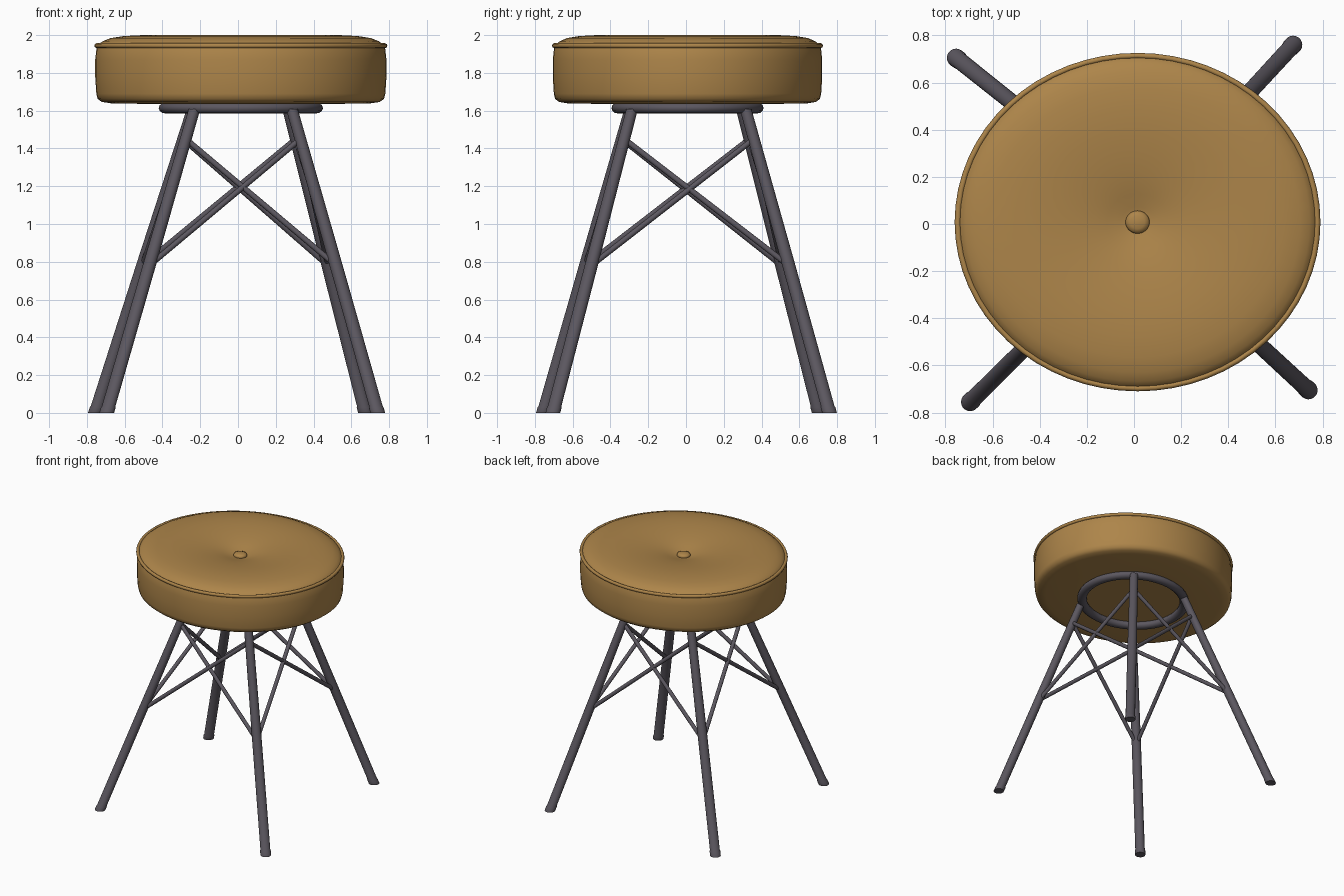
import bpy, bmesh, math
from mathutils import Vector

if "Cube" in bpy.data.objects:
    bpy.data.objects.remove(bpy.data.objects["Cube"])


def material(name, rgb):
    m = bpy.data.materials.new(name)
    m.diffuse_color = (*rgb, 1)
    m.use_nodes = True
    m.node_tree.nodes["Principled BSDF"].inputs["Base Color"].default_value = m.diffuse_color
    return m


LEATHER = material("tan leather", (0.42, 0.235, 0.068))
METAL = material("dark grey metal", (0.105, 0.095, 0.115))
CX, CY = 0.015, 0.008      # seat centre
SY = 0.925                 # seat and ring are slightly oval


def finish(name, bm, mat, angle=50):
    bmesh.ops.recalc_face_normals(bm, faces=bm.faces)
    me = bpy.data.meshes.new(name)
    bm.to_mesh(me)
    bm.free()
    me.materials.append(mat)
    ob = bpy.data.objects.new(name, me)
    bpy.context.collection.objects.link(ob)
    bpy.ops.object.select_all(action='DESELECT')
    ob.select_set(True)
    bpy.context.view_layer.objects.active = ob
    bpy.ops.object.shade_smooth_by_angle(angle=math.radians(angle))
    return ob


def loft(name, rings, mat, closed=False, angle=50):
    """Skin a list of point rings; cap the ends unless closed."""
    bm = bmesh.new()
    vs = [[bm.verts.new(p) for p in r] for r in rings]
    n = len(vs[0])
    pairs = list(zip(vs, vs[1:])) + ([(vs[-1], vs[0])] if closed else [])
    for a, b in pairs:
        for i in range(n):
            j = (i + 1) % n
            bm.faces.new((a[i], a[j], b[j], b[i]))
    if not closed:
        bm.faces.new(vs[0][::-1])
        bm.faces.new(vs[-1])
    return finish(name, bm, mat, angle)


def oval(r, z, n=64, cx=CX, cy=CY, sy=SY):
    return [(cx + r * math.cos(2 * math.pi * i / n),
             cy + sy * r * math.sin(2 * math.pi * i / n), z) for i in range(n)]


def lathe(name, profile, mat, closed=False, n=64, sy=SY):
    return loft(name, [oval(r, z, n, sy=sy) for r, z in profile], mat, closed)


def tube(name, a, b, r, mat, n=12):
    """Straight round bar between two points."""
    a, b = Vector(a), Vector(b)
    d = (b - a).normalized()
    u = d.cross(Vector((0, 0, 1))).normalized()
    v = d.cross(u)
    ring = [u * math.cos(2 * math.pi * i / n) * r + v * math.sin(2 * math.pi * i / n) * r
            for i in range(n)]
    return loft(name, [[a + o for o in ring], [b + o for o in ring]], mat)


# Cushion with rounded lower edge, domed top and dimpled middle
lathe("seat_cushion", [
    (0.02, 1.635), (0.40, 1.635), (0.68, 1.638), (0.735, 1.646), (0.758, 1.662),
    (0.765, 1.69), (0.771, 1.78), (0.771, 1.87), (0.764, 1.93), (0.755, 1.95),
    (0.73, 1.968), (0.69, 1.984), (0.62, 1.995), (0.52, 2.0), (0.42, 1.996),
    (0.32, 1.987), (0.22, 1.973), (0.13, 1.955), (0.07, 1.938), (0.02, 1.93)], LEATHER)

# Piping around the upper edge
lathe("seat_piping", [(0.763 + 0.013 * math.cos(t * math.pi / 4),
                       1.944 + 0.013 * math.sin(t * math.pi / 4)) for t in range(8)],
      LEATHER, closed=True)

# Centre button
lathe("seat_button", [(0.045, 1.925), (0.051, 1.94), (0.046, 1.951), (0.03, 1.957),
                      (0.008, 1.96)], LEATHER, n=32, sy=0.95)

# Support ring under the cushion
lathe("support_ring", [(0.398 + 0.037 * math.cos(t * math.pi / 6),
                        1.614 + 0.029 * math.sin(t * math.pi / 6)) for t in range(12)],
      METAL, closed=True)

# Legs: foot (x, y) on the ground and head (x, y) at the ring, in order around the stool
LEGS = [("front_left", (-0.695, -0.755), (-0.23, -0.295)),
        ("front_right", (0.74, -0.705), (0.285, -0.285)),
        ("back_right", (0.675, 0.76), (0.265, 0.315)),
        ("back_left", (-0.755, 0.705), (-0.24, 0.295))]
TOP = 1.61


def leg_point(leg, z):
    foot, head = Vector(leg[1]), Vector(leg[2])
    p = foot.lerp(head, z / TOP)
    return (p.x, p.y, z)


for leg in LEGS:
    rings = []
    for z, r in ((0, 0.039), (0.03, 0.039), (0.036, 0.036), (0.8, 0.035), (TOP, 0.031)):
        x, y, _ = leg_point(leg, z)
        rings.append(oval(r, z, 20, x, y, 1))
    loft(leg[0] + "_leg", rings, METAL)

# Crossed braces between neighbouring legs
for i, leg in enumerate(LEGS):
    for other in (LEGS[(i + 1) % 4], LEGS[i - 1]):
        tube(f"brace_{leg[0]}_to_{other[0]}", leg_point(leg, 1.45),
             leg_point(other, 0.78), 0.015, METAL)
